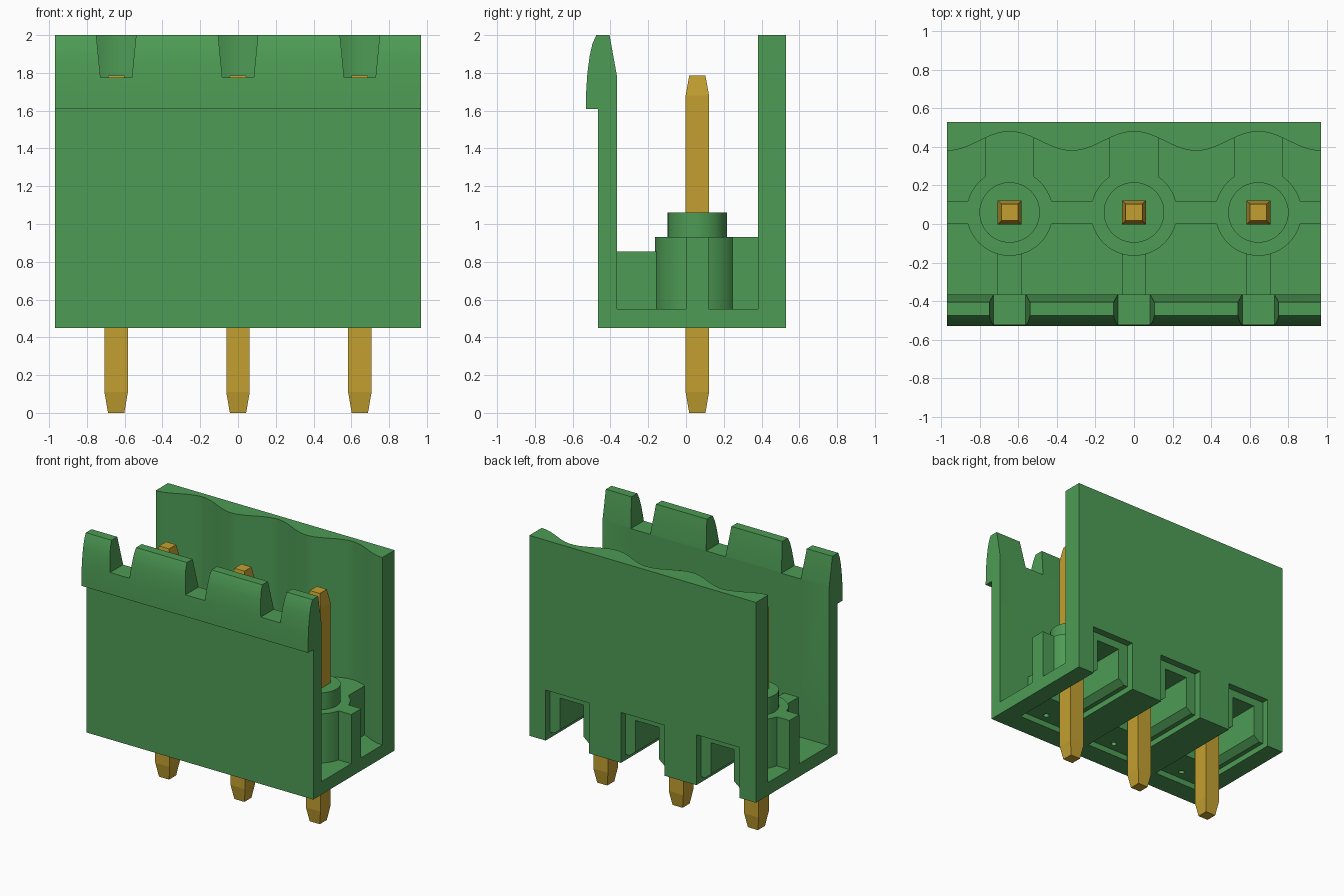
import bpy, bmesh, math
from mathutils import Vector

if "Cube" in bpy.data.objects:
    bpy.data.objects.remove(bpy.data.objects["Cube"], do_unlink=True)

PITCH, HALF, PIN_Y = 0.645, 0.97, 0.06
BASE, FLOOR, DECK = 0.45, 0.55, 0.93
STATIONS = [-PITCH, 0, PITCH]


def material(name, rgb):
    m = bpy.data.materials.new(name)
    m.use_nodes = True
    m.diffuse_color = (*rgb, 1)
    m.node_tree.nodes["Principled BSDF"].inputs["Base Color"].default_value = (*rgb, 1)
    return m


green = material("green plastic", (0.075, 0.33, 0.09))
gold = material("gold metal", (0.55, 0.35, 0.03))


def finish(name, bm, mat):
    bmesh.ops.recalc_face_normals(bm, faces=bm.faces)
    me = bpy.data.meshes.new(name)
    bm.to_mesh(me)
    bm.free()
    me.materials.append(mat)
    ob = bpy.data.objects.new(name, me)
    bpy.context.collection.objects.link(ob)
    return ob


def prism(name, points, axis, lo, hi, mat=green):
    """Extrude a 2D outline along one axis; the outline uses the other two in order."""
    bm = bmesh.new()
    verts = []
    for p in points:
        co = list(p)
        co.insert(axis, lo)
        verts.append(bm.verts.new(co))
    face = bm.faces.new(verts)
    out = bmesh.ops.extrude_face_region(bm, geom=[face])
    shift = Vector((0, 0, 0))
    shift[axis] = hi - lo
    bmesh.ops.translate(bm, vec=shift, verts=[g for g in out["geom"] if isinstance(g, bmesh.types.BMVert)])
    return finish(name, bm, mat)


def box(name, x0, x1, y0, y1, z0, z1):
    return prism(name, [(x0, y0), (x1, y0), (x1, y1), (x0, y1)], 2, z0, z1)


def cylinder(name, x, y, r, z0, z1, n=48):
    ring = [(x + r * math.cos(math.tau * i / n), y + r * math.sin(math.tau * i / n)) for i in range(n)]
    return prism(name, ring, 2, z0, z1)


def combine(target, tool, operation):
    tool.hide_render = True
    mod = target.modifiers.new("join", "BOOLEAN")
    mod.operation, mod.solver, mod.object = operation, "EXACT", tool
    bpy.context.view_layer.objects.active = target
    bpy.ops.object.modifier_apply(modifier=mod.name)
    bpy.data.objects.remove(tool, do_unlink=True)


# Floor, scalloped back wall and hooked front wall
housing = box("housing", -HALF, HALF, -0.45, 0.5, BASE, FLOOR)
steps = 72
scallop = []
for i in range(steps + 1):
    x = HALF - 2 * HALF * i / steps
    scallop.append((x, 0.43 + 0.05 * math.cos(math.tau * x / PITCH)))
parts = [prism("back_wall", [(-HALF, 0.53), (HALF, 0.53)] + scallop, 2, BASE, 2.0)]
hook = [(-0.365, BASE), (-0.365, 1.78), (-0.405, 2.0), (-0.475, 2.0), (-0.495, 1.955),
        (-0.51, 1.89), (-0.522, 1.8), (-0.528, 1.71), (-0.53, 1.61), (-0.465, 1.61), (-0.465, BASE)]
parts.append(prism("front_wall", hook, 0, -HALF, HALF))

# Cross rail, bosses and ribs
parts.append(box("rail", -HALF, HALF, 0, 0.12, 0.52, DECK))
for x in STATIONS:
    parts.append(cylinder("boss", x, PIN_Y, 0.225, 0.52, DECK))
    parts.append(cylinder("collar", x, PIN_Y, 0.157, 0.9, 1.06))
    parts.append(box("rear_rib", x - 0.127, x + 0.127, 0.1, 0.5, 0.52, DECK))
    parts.append(box("front_rib", x - 0.062, x + 0.062, -0.4, 0, 0.52, 0.855))
for part in parts:
    combine(housing, part, "UNION")

# Hook notches and stepped pockets under each station
for x in STATIONS:
    notch = [(x - 0.083, 1.775), (x + 0.083, 1.775), (x + 0.11, 2.05), (x - 0.11, 2.05)]
    slot = [(x - 0.15, 0.4), (x + 0.15, 0.4), (x + 0.15, 0.495), (x + 0.1, 0.535),
            (x + 0.1, 0.78), (x - 0.1, 0.78), (x - 0.1, 0.535), (x - 0.15, 0.495)]
    for cutter in (
        prism("notch", notch, 1, -0.6, -0.3),
        box("rear_recess", x - 0.185, x + 0.185, 0.475, 0.6, 0.4, 0.84),
        box("bottom_recess", x - 0.185, x + 0.185, -0.3, 0.55, 0.4, 0.495),
        prism("slot", slot, 1, -0.02, 0.6),
        cylinder("vent", x, -0.23, 0.022, 0.46, 0.53, 12),
    ):
        combine(housing, cutter, "DIFFERENCE")

# Square pins with tapered tips
objects = [housing]
for x, label in zip(STATIONS, ("right", "middle", "left")):
    bm = bmesh.new()
    rings = []
    for z, r in ((0, 0.043), (0.11, 0.062), (1.68, 0.062), (1.785, 0.043)):
        rings.append([bm.verts.new((x + sx * r, PIN_Y + sy * r, z))
                      for sx, sy in ((-1, -1), (1, -1), (1, 1), (-1, 1))])
    for a, b in zip(rings, rings[1:]):
        for i in range(4):
            j = (i + 1) % 4
            bm.faces.new((a[i], a[j], b[j], b[i]))
    bm.faces.new(rings[0])
    bm.faces.new(rings[-1])
    finish(label + "_pin", bm, gold)

# Smooth the rounded surfaces, keep the edges crisp
bpy.ops.object.select_all(action="DESELECT")
housing.select_set(True)
bpy.context.view_layer.objects.active = housing
bpy.ops.object.shade_smooth_by_angle(angle=math.radians(25))
